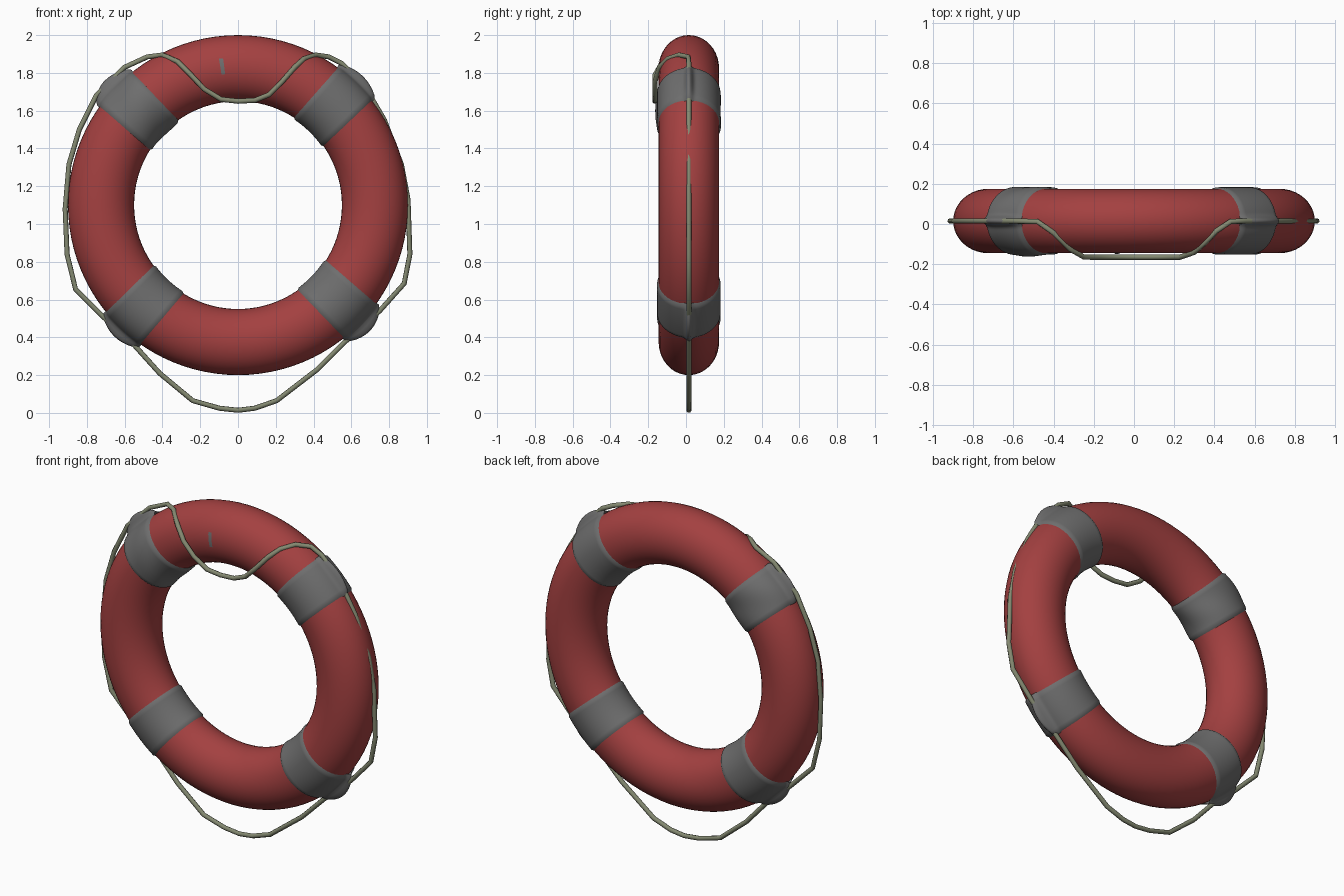
import bpy, bmesh
from math import sin, cos, pi, radians, exp

cube = bpy.data.objects.get("Cube")
if cube:
    bpy.data.objects.remove(cube, do_unlink=True)

CENTRE_Y, CENTRE_Z = 0.015, 1.1
MAJOR, RADIAL, DEPTH = 0.725, 0.175, 0.16


def material(name, rgb):
    m = bpy.data.materials.new(name)
    m.use_nodes = True
    m.diffuse_color = (*rgb, 1)
    bsdf = next(n for n in m.node_tree.nodes if n.type == 'BSDF_PRINCIPLED')
    bsdf.inputs["Base Color"].default_value = (*rgb, 1)
    return m


red = material("buoy red", (0.37, 0.052, 0.052))
grey = material("strap grey", (0.155, 0.155, 0.155))
olive = material("rope olive", (0.23, 0.25, 0.165))


def ring_point(theta, phi, lift=0.0):
    """Point on the ring; phi = 0 is the outer rim, lift moves off the surface."""
    r = MAJOR + (RADIAL + lift) * cos(phi)
    return (r * cos(theta), CENTRE_Y + (DEPTH + lift) * sin(phi), CENTRE_Z + r * sin(theta))


def grid_object(name, point, nu, nv, mat, wrap_u=False, wrap_v=False):
    """Surface made from point(u, v) with u and v running from 0 to 1."""
    bm = bmesh.new()
    cols = nu if wrap_u else nu + 1
    rows = nv if wrap_v else nv + 1
    vs = [[bm.verts.new(point(i / nu, j / nv)) for j in range(rows)] for i in range(cols)]
    for i in range(nu):
        for j in range(nv):
            a, b = (i + 1) % cols, (j + 1) % rows
            bm.faces.new((vs[i][j], vs[a][j], vs[a][b], vs[i][b]))
    bmesh.ops.recalc_face_normals(bm, faces=bm.faces)
    mesh = bpy.data.meshes.new(name)
    bm.to_mesh(mesh)
    bm.free()
    mesh.materials.append(mat)
    mesh.shade_smooth()
    ob = bpy.data.objects.new(name, mesh)
    bpy.context.collection.objects.link(ob)
    return ob


# Floating ring
grid_object("ring", lambda u, v: ring_point(u * 2 * pi, v * 2 * pi),
            96, 40, red, wrap_u=True, wrap_v=True)


# Straps of even width, pinched outwards at the rim to hold the rope
def strap(name, angle, bulge, ripple=0.0):
    def point(u, v):
        phi = v * 2 * pi
        near = (phi + pi) % (2 * pi) - pi
        side = 2 * u - 1
        r = MAJOR + RADIAL * cos(phi)
        half = 0.122 + 0.008 * cos(phi)
        theta = radians(angle) + side * half / r
        middle = 1 - side * side
        lift = 0.008 + ripple * middle * (1 + sin(3 * phi + 2 * side))
        lift += (0.012 + bulge * middle) * exp(-(near / 0.11) ** 2)
        if u in (0, 1):
            lift = -0.004 + 0.016 * exp(-(near / 0.11) ** 2)
        return ring_point(theta, phi, lift)
    grid_object(name, point, 14, 128, grey, wrap_v=True)


strap("upper_left_strap", 46, 0.03)
strap("upper_right_strap", 136.5, 0.04, 0.005)
strap("lower_right_strap", 227, 0.035)
strap("lower_left_strap", -43.5, 0.045)

# Small painted mark on the front of the ring
grid_object("front_mark",
            lambda u, v: ring_point(radians(97.4 - 1.6 * u - 0.2 * v),
                                    -(1.25 + 0.48 * v), 0.004),
            2, 6, grey)

# Rope path seen from the front, as x and z
path = [(0, 1.65), (0.09, 1.655), (0.165, 1.685), (0.23, 1.75), (0.3, 1.83), (0.35, 1.875),
        (0.41, 1.895), (0.48, 1.885), (0.55, 1.85), (0.67, 1.73), (0.775, 1.55),
        (0.865, 1.315), (0.9, 1.13), (0.91, 0.84), (0.88, 0.685), (0.75, 0.54),
        (0.565, 0.375), (0.42, 0.23), (0.205, 0.065), (0.09, 0.025), (0, 0.014),
        (-0.1, 0.025), (-0.24, 0.065), (-0.415, 0.21), (-0.55, 0.36), (-0.715, 0.51),
        (-0.86, 0.655), (-0.905, 0.84), (-0.915, 1.08), (-0.895, 1.315), (-0.84, 1.5),
        (-0.75, 1.68), (-0.6, 1.83), (-0.48, 1.885), (-0.4, 1.895), (-0.32, 1.86),
        (-0.25, 1.79), (-0.18, 1.715), (-0.09, 1.66)]


def rope_y(x, z):
    """The rope swings to the front of the ring near the top."""
    t = min(1, max(0, (0.5 - abs(x)) / 0.26)) if z > 1.2 else 0
    return CENTRE_Y - 0.18 * t * t * (3 - 2 * t)


curve = bpy.data.curves.new("rope", 'CURVE')
curve.dimensions = '3D'
curve.bevel_depth = 0.0135
curve.bevel_resolution = 2
spline = curve.splines.new('POLY')
spline.points.add(len(path) - 1)
for p, (x, z) in zip(spline.points, path):
    p.co = (x, rope_y(x, z), z, 1)
spline.use_cyclic_u = True
curve.materials.append(olive)
rope = bpy.data.objects.new("rope", curve)
bpy.context.collection.objects.link(rope)
bpy.ops.object.select_all(action='DESELECT')
rope.select_set(True)
bpy.context.view_layer.objects.active = rope
bpy.ops.object.convert(target='MESH')
bpy.ops.object.shade_smooth()
